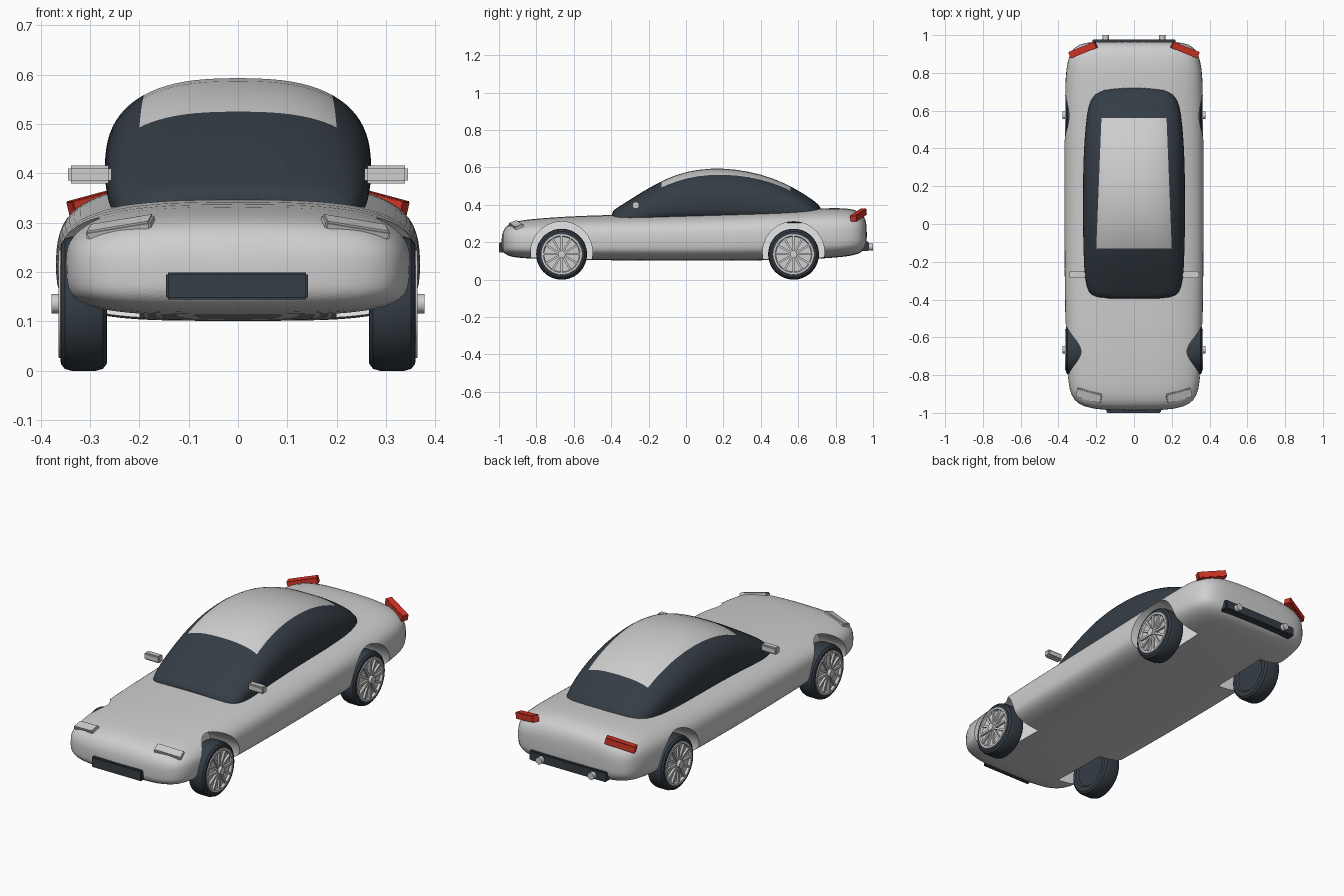
import bpy, bmesh, math
from mathutils import Matrix, Vector

cube = bpy.data.objects.get("Cube")
if cube:
    bpy.data.objects.remove(cube, do_unlink=True)


def material(name, rgb):
    m = bpy.data.materials.new(name)
    m.use_nodes = True
    m.diffuse_color = (*rgb, 1)
    m.node_tree.nodes["Principled BSDF"].inputs["Base Color"].default_value = (*rgb, 1)
    return m


PAINT = material("silver_paint", (0.62, 0.62, 0.62))
DARK = material("dark_glass_and_rubber", (0.035, 0.047, 0.06))
RED = material("red_lamp", (0.65, 0.035, 0.02))
WHITE = material("white_liner", (1.0, 1.0, 1.0))


def finish(name, bm, mat, angle=35):
    bmesh.ops.recalc_face_normals(bm, faces=bm.faces)
    me = bpy.data.meshes.new(name)
    bm.to_mesh(me)
    bm.free()
    me.materials.append(mat)
    ob = bpy.data.objects.new(name, me)
    bpy.context.collection.objects.link(ob)
    smooth(ob, angle)
    return ob


def activate(ob):
    bpy.ops.object.select_all(action='DESELECT')
    ob.select_set(True)
    bpy.context.view_layer.objects.active = ob


def smooth(ob, angle=35):
    activate(ob)
    bpy.ops.object.shade_smooth_by_angle(angle=math.radians(angle))


def apply_modifier(ob, kind, **settings):
    activate(ob)
    mod = ob.modifiers.new(kind.lower(), kind)
    for key, value in settings.items():
        setattr(mod, key, value)
    bpy.ops.object.modifier_apply(modifier=mod.name)


def loft(name, sections, mat, waist, n_up, n_low, count=40):
    """Rounded sections (y, half width, bottom, top) joined along y."""
    bm = bmesh.new()
    rings = []
    for y, hw, bottom, top in sections:
        mid = bottom + (top - bottom) * waist
        ring = []
        for i in range(count):
            a = 2 * math.pi * i / count
            c, s = math.cos(a), math.sin(a)
            n, h = (n_up, top - mid) if s >= 0 else (n_low, mid - bottom)
            x = hw * math.copysign(abs(c) ** (2 / n), c)
            z = mid + h * math.copysign(abs(s) ** (2 / n), s)
            ring.append(bm.verts.new((x, y, z)))
        rings.append(ring)
    for r, q in zip(rings, rings[1:]):
        for i in range(count):
            j = (i + 1) % count
            bm.faces.new((r[i], r[j], q[j], q[i]))
    bm.faces.new(rings[0])
    bm.faces.new(rings[-1])
    ob = finish(name, bm, mat)
    apply_modifier(ob, 'SUBSURF', levels=1)
    return ob


def box(name, centre, size, mat, rot=(0, 0, 0), bevel=0.004):
    bm = bmesh.new()
    bmesh.ops.create_cube(bm, size=1)
    bmesh.ops.scale(bm, vec=size, verts=bm.verts)
    if bevel:
        bmesh.ops.bevel(bm, geom=bm.edges[:], offset=bevel, segments=2, affect='EDGES')
    for axis, deg in zip("XYZ", rot):
        bm.transform(Matrix.Rotation(math.radians(deg), 4, axis))
    bm.transform(Matrix.Translation(centre))
    return finish(name, bm, mat)


def cylinder(name, centre, radius, depth, axis, mat, segments=24):
    bm = bmesh.new()
    bmesh.ops.create_cone(bm, cap_ends=True, segments=segments, radius1=radius,
                          radius2=radius, depth=depth)
    bm.transform(Matrix.Rotation(math.pi / 2, 4, 'Y' if axis == 'X' else 'X'))
    bm.transform(Matrix.Translation(centre))
    return finish(name, bm, mat)


def lathe(name, profile, side, y, z, mat):
    """Spin an (x, radius) profile about the axle."""
    bm = bmesh.new()
    verts = [bm.verts.new((side * x, 0, r)) for x, r in profile]
    edges = [bm.edges.new(pair) for pair in zip(verts, verts[1:])]
    bmesh.ops.spin(bm, geom=verts + edges, cent=(0, 0, 0), axis=(1, 0, 0),
                   angle=2 * math.pi, steps=48)
    bmesh.ops.remove_doubles(bm, verts=bm.verts, dist=0.0001)
    bm.transform(Matrix.Translation((0, y, z)))
    return finish(name, bm, mat)


AXLES = {"front": -0.665, "rear": 0.575}
SIDES = {"left": 1, "right": -1}
AXLE_Z = 0.136

# Body shell
body = loft("body", [
    (-0.988, .16, .16, .235), (-0.968, .27, .135, .283), (-0.935, .318, .122, .304),
    (-0.88, .343, .115, .318), (-0.8, .352, .111, .326), (-0.65, .361, .107, .338),
    (-0.4, .367, .103, .347), (0, .37, .1, .355), (0.4, .37, .102, .37),
    (0.7, .367, .11, .381), (0.83, .36, .12, .384), (0.9, .342, .13, .376),
    (0.94, .312, .145, .356), (0.96, .265, .17, .325), (0.967, .18, .2, .28),
], PAINT, waist=0.45, n_up=3, n_low=3.8)

# Wheel wells cut out of the shell and lined in white
for y in AXLES.values():
    for s in SIDES.values():
        cutter = cylinder("well_cutter", (s * .35, y, .145), .165, .3, 'X', WHITE, 64)
        cutter.hide_render = True
        apply_modifier(body, 'BOOLEAN', operation='DIFFERENCE', object=cutter,
                       solver='EXACT', material_mode='TRANSFER')
        bpy.data.objects.remove(cutter, do_unlink=True)
smooth(body)

# Glass cabin with a painted roof panel
cabin = loft("cabin", [(y, hw, .28, top) for y, hw, top in [
    (-.398, .18, .362), (-.378, .23, .378), (-.34, .25, .402), (-.27, .262, .447),
    (-.2, .266, .49), (-.1, .269, .543), (0, .271, .579), (.13, .271, .598),
    (.27, .27, .591), (.4, .266, .565), (.52, .257, .521), (.62, .243, .466),
    (.69, .22, .418), (.728, .16, .386)]], DARK, waist=0.4, n_up=2.6, n_low=2.6)
cabin.data.materials.append(PAINT)
bm = bmesh.new()
bm.from_mesh(cabin.data)
planes = [((0, -.13, 0), (0, -1, 0)), ((0, .56, 0), (0, 1, 0)),
          ((.2, -.13, 0), (1, .04, 0)), ((-.2, -.13, 0), (-1, .04, 0))]
for co, no in planes:
    bmesh.ops.bisect_plane(bm, geom=bm.verts[:] + bm.edges[:] + bm.faces[:],
                           plane_co=co, plane_no=no)
for f in bm.faces:
    c = f.calc_center_median()
    inside = all((c - Vector(co)).dot(Vector(no)) < 0 for co, no in planes)
    f.material_index = int(inside and c.z > .42)
bm.to_mesh(cabin.data)
bm.free()
smooth(cabin, 50)

# Wheels: tyre, dished rim, spokes and hub
for end, y in AXLES.items():
    for side, s in SIDES.items():
        tag = f"{end}_{side}"
        lathe(f"tyre_{tag}", [(.275, 0), (.275, .09), (.265, .1), (.266, .122), (.274, .132),
                              (.288, .136), (.337, .136), (.351, .132), (.359, .122),
                              (.36, .106)], s, y, AXLE_Z, DARK)
        lathe(f"rim_{tag}", [(.355, .112), (.364, .109), (.364, .098), (.352, .094),
                             (.352, 0)], s, y, AXLE_Z, PAINT)
        bm = bmesh.new()
        for i in range(12):
            made = bmesh.ops.create_cube(bm, size=1)["verts"]
            bmesh.ops.scale(bm, vec=(.012, .011, .082), verts=made)
            bmesh.ops.translate(bm, vec=(s * .357, 0, .056), verts=made)
            bmesh.ops.rotate(bm, verts=made, matrix=Matrix.Rotation(math.pi * i / 6, 3, 'X'))
        bm.transform(Matrix.Translation((0, y, AXLE_Z)))
        finish(f"spokes_{tag}", bm, PAINT)
        cylinder(f"hub_{tag}", (s * .362, y, AXLE_Z), .02, .032, 'X', PAINT)

# Paired fittings
for side, s in SIDES.items():
    box(f"mirror_{side}", (s * .3, -.268, .398), (.088, .036, .036), PAINT, bevel=.006)
    box(f"headlight_{side}", (s * .238, -.907, .291), (.137, .05, .02), PAINT,
        (20, s * 9, s * 15))
    box(f"tail_light_{side}", (s * .27, .922, .345), (.152, .036, .034), RED,
        (0, s * 14, s * -22), bevel=.002)
    cylinder(f"exhaust_{side}", (s * .15, .97, .175), .018, .06, 'Y', PAINT)

# Grille and rear bumper strip
box("grille", (-.002, -.978, .172), (.288, .044, .054), DARK)
box("rear_bumper_strip", (0, .952, .178), (.44, .052, .05), DARK)
